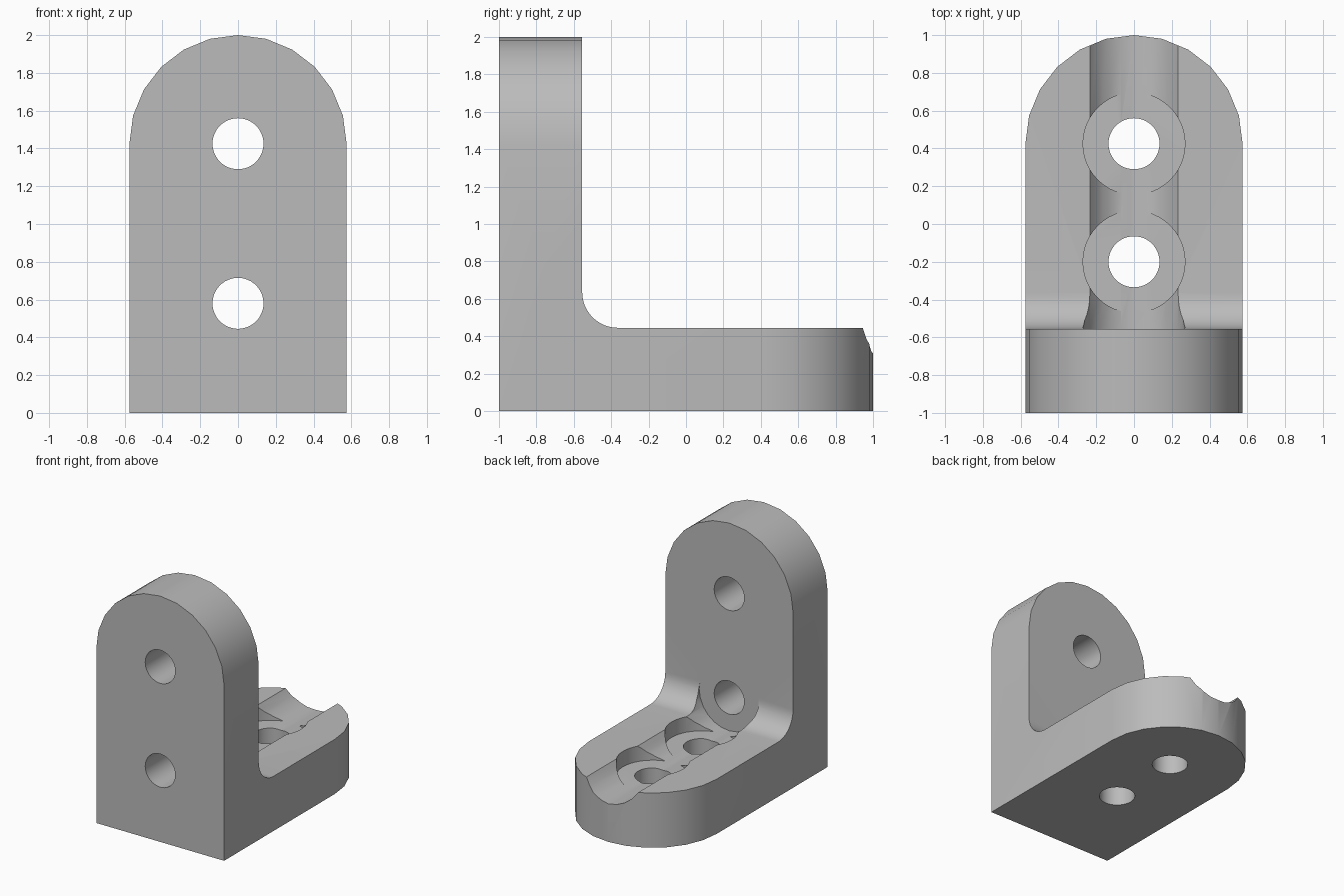
import bpy, bmesh, math
from mathutils import Vector, Matrix

if "Cube" in bpy.data.objects:
    bpy.data.objects.remove(bpy.data.objects["Cube"])

HALF = 0.575       # half width and tip radius
THICK = 0.445      # plate thickness
INNER = THICK - 1  # y of the wall's inner face
FILLET = 0.19
HOLE, HEAD = 0.135, 0.27


def prism(name, points, start, depth):
    """Solid from a closed outline, pushed along one direction."""
    bm = bmesh.new()
    face = bm.faces.new([bm.verts.new(Vector(p) + Vector(start)) for p in points])
    new = bmesh.ops.extrude_face_region(bm, geom=[face])["geom"]
    bmesh.ops.translate(bm, vec=depth, verts=[v for v in new if isinstance(v, bmesh.types.BMVert)])
    bmesh.ops.recalc_face_normals(bm, faces=bm.faces)
    return finish(name, bm)


def cylinder(name, radius, start, end, sides):
    a, b = Vector(start), Vector(end)
    rot = Matrix.Rotation(math.pi / 2, 4, 'X') if abs(a.z - b.z) < 1e-6 else Matrix()
    bm = bmesh.new()
    bmesh.ops.create_cone(bm, cap_ends=True, segments=sides, radius1=radius, radius2=radius,
                          depth=(b - a).length, matrix=Matrix.Translation((a + b) / 2) @ rot)
    return finish(name, bm)


def finish(name, bm):
    mesh = bpy.data.meshes.new(name)
    bm.to_mesh(mesh)
    bm.free()
    obj = bpy.data.objects.new(name, mesh)
    bpy.context.collection.objects.link(obj)
    return obj


def combine(target, tool, operation):
    """Apply a boolean and discard the tool."""
    bpy.context.view_layer.objects.active = target
    mod = target.modifiers.new(tool.name, 'BOOLEAN')
    mod.operation, mod.solver, mod.object = operation, 'EXACT', tool
    bpy.ops.object.modifier_apply(modifier=mod.name)
    bpy.data.objects.remove(tool)


# L-shaped side profile with a filleted inner corner
profile = [(0, -1, 0), (0, 1.1, 0), (0, 1.1, THICK)]
for i in range(13):
    a = math.radians(270 - 90 * i / 12)
    profile.append((0, INNER + FILLET + FILLET * math.cos(a), THICK + FILLET + FILLET * math.sin(a)))
profile += [(0, INNER, 2.1), (0, -1, 2.1)]
bracket = prism("corner_bracket", profile, (-0.7, 0, 0), (1.4, 0, 0))

# Round the tips of both plates
arc = [(HALF * math.cos(math.radians(15 * i)), HALF * math.sin(math.radians(15 * i))) for i in range(13)]
arch = [(HALF, -2)] + arc + [(-HALF, -2)]
combine(bracket, prism("wall_arch", [(x, 0, h + 2 - HALF) for x, h in arch],
                       (0, -1.2, 0), (0, 2.4, 0)), 'INTERSECT')
combine(bracket, prism("base_arch", [(x, h + 1 - HALF, 0) for x, h in arch],
                       (0, 0, -0.2), (0, 0, 2.4)), 'INTERSECT')

# Channel along the base, with bolt-head recesses
axis = 0.58
combine(bracket, cylinder("channel", HEAD, (0, INNER, axis), (0, 1.2, axis), 24), 'DIFFERENCE')
floor = axis - HEAD * math.cos(math.radians(15))
for y in (-0.2, 0.425):
    combine(bracket, cylinder("recess", HEAD, (0, y, floor), (0, y, 0.8), 48), 'DIFFERENCE')
    combine(bracket, cylinder("base_hole", HOLE, (0, y, -0.1), (0, y, 0.7), 48), 'DIFFERENCE')

# Bolt holes through the wall
for z in (axis, 1.425):
    combine(bracket, cylinder("wall_hole", HOLE, (0, -1.1, z), (0, -0.5, z), 48), 'DIFFERENCE')

# Plain grey finish
grey = bpy.data.materials.new("plain_grey")
grey.use_nodes = True
colour = (0.5, 0.5, 0.5, 1)
grey.diffuse_color = colour
grey.node_tree.nodes["Principled BSDF"].inputs["Base Color"].default_value = colour
bracket.data.materials.clear()
bracket.data.materials.append(grey)
for poly in bracket.data.polygons:
    poly.material_index = 0

bpy.ops.object.select_all(action='DESELECT')
bracket.select_set(True)
bpy.context.view_layer.objects.active = bracket
bpy.ops.object.shade_smooth_by_angle(angle=math.radians(30))
